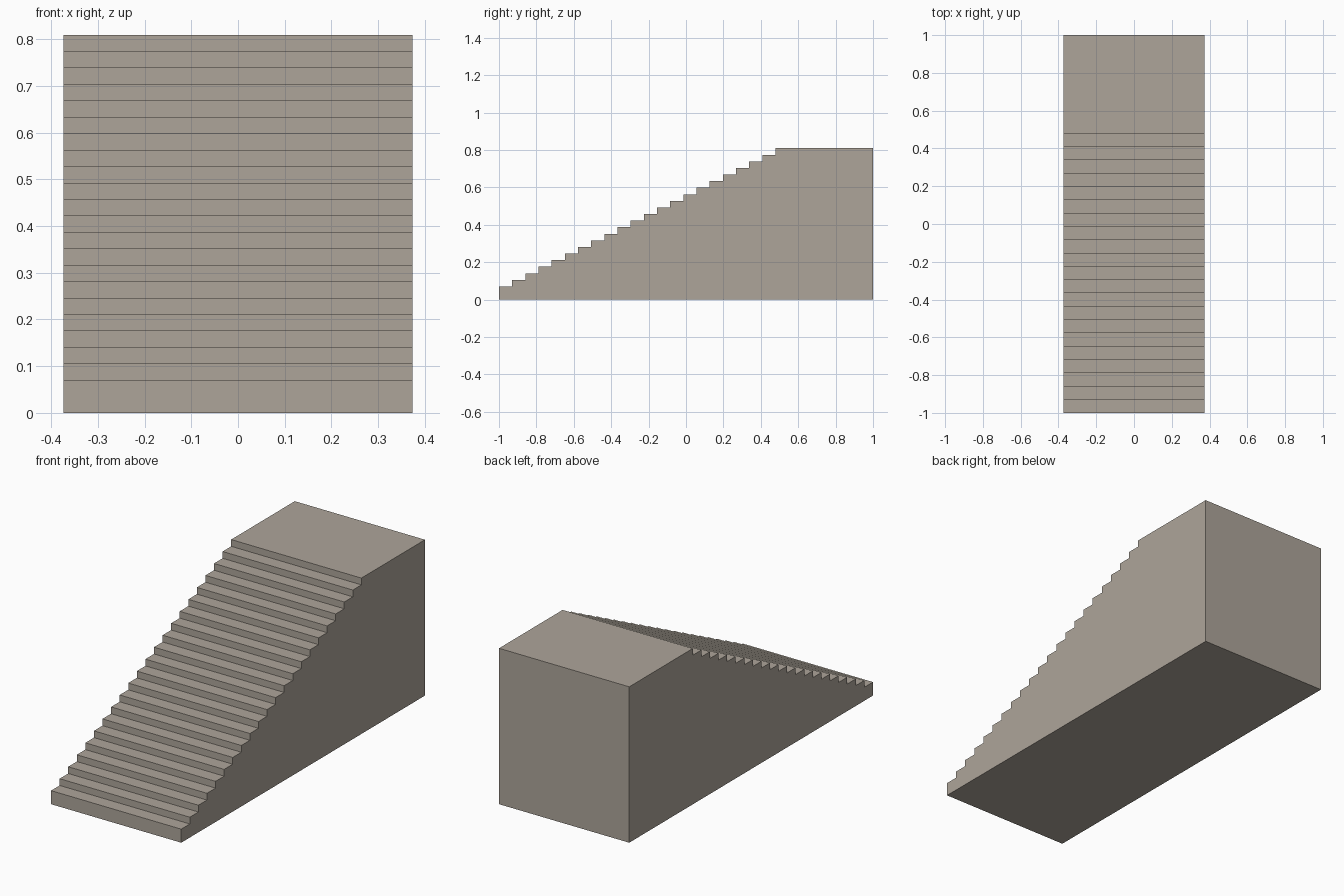
import bpy, bmesh

if "Cube" in bpy.data.objects:
    bpy.data.objects.remove(bpy.data.objects["Cube"])

HALF_W = 0.374      # half width of the flight
TREAD = 0.0704      # depth of one step
RISE = 0.0352       # height of one step
STEPS = 21          # steps below the landing

# Stone colour
stone = bpy.data.materials.new("warm_grey_stone")
stone.diffuse_color = (0.42, 0.376, 0.323, 1)
stone.use_nodes = True
stone.node_tree.nodes["Principled BSDF"].inputs["Base Color"].default_value = stone.diffuse_color

# Side profile: base, back, landing, then the sawtooth of steps
profile = [(1, 0), (1, RISE * (STEPS + 2))]
for i in range(STEPS, 0, -1):
    y = -1 + TREAD * i
    profile += [(y, RISE * (i + 2)), (y, RISE * (i + 1))]
profile += [(-1, RISE * 2), (-1, 0)]

# Solid staircase: extrude the profile across x
bm = bmesh.new()
side = bm.faces.new([bm.verts.new((-HALF_W, y, z)) for y, z in profile])
extruded = bmesh.ops.extrude_face_region(bm, geom=[side], use_keep_orig=True)
moved = [g for g in extruded["geom"] if isinstance(g, bmesh.types.BMVert)]
bmesh.ops.translate(bm, verts=moved, vec=(2 * HALF_W, 0, 0))
bmesh.ops.recalc_face_normals(bm, faces=bm.faces[:])

mesh = bpy.data.meshes.new("staircase")
bm.to_mesh(mesh)
bm.free()
mesh.materials.append(stone)
bpy.context.collection.objects.link(bpy.data.objects.new("staircase", mesh))
